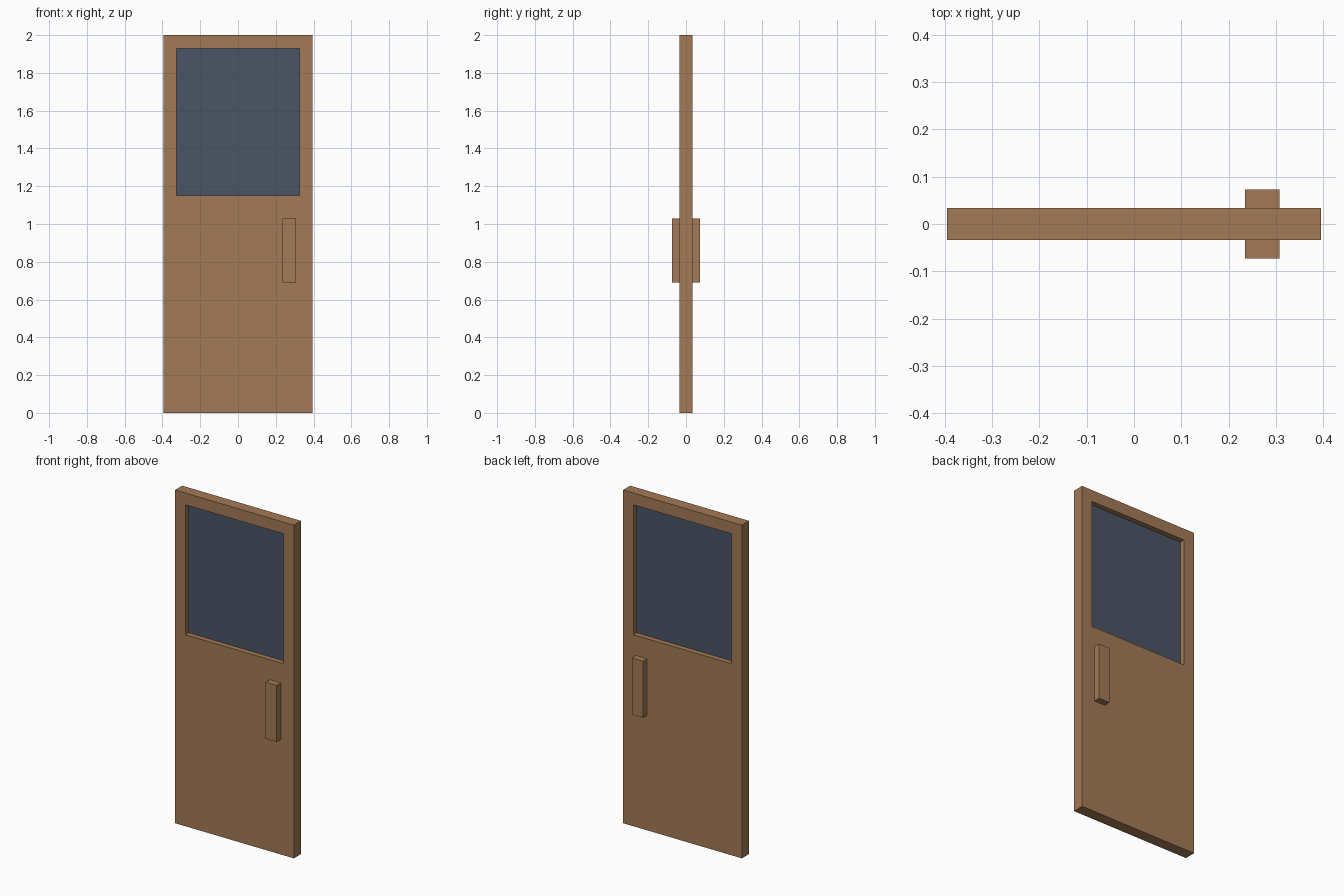
import bpy, bmesh

if "Cube" in bpy.data.objects:
    bpy.data.objects.remove(bpy.data.objects["Cube"])


def material(name, rgb):
    m = bpy.data.materials.new(name)
    m.diffuse_color = (*rgb, 1)
    m.use_nodes = True
    m.node_tree.nodes["Principled BSDF"].inputs["Base Color"].default_value = m.diffuse_color
    return m


wood = material("brown_wood", (0.371, 0.195, 0.093))
glass = material("dark_blue_glass", (0.069, 0.089, 0.133))


def finish(name, bm, mat):
    bmesh.ops.recalc_face_normals(bm, faces=bm.faces[:])
    me = bpy.data.meshes.new(name)
    bm.to_mesh(me)
    bm.free()
    me.materials.append(mat)
    ob = bpy.data.objects.new(name, me)
    bpy.context.collection.objects.link(ob)
    return ob


def box(name, lo, hi, mat):
    bm = bmesh.new()
    bmesh.ops.create_cube(bm, size=1)
    for v in bm.verts:
        v.co = [(a + b) / 2 + c * (b - a) for a, b, c in zip(lo, hi, v.co)]
    return finish(name, bm, mat)


HALF = 0.034                                # half the slab thickness
WX, WZ0, WZ1 = 0.325, 1.15, 1.93            # window opening

# Door slab: outer and inner outlines on both faces, joined into a framed panel
bm = bmesh.new()


def ring(x, z0, z1, y):
    return [bm.verts.new((px, y, pz)) for px, pz in ((-x, z0), (x, z0), (x, z1), (-x, z1))]


outer_f, outer_b = (ring(0.395, 0, 2, y) for y in (-HALF, HALF))
inner_f, inner_b = (ring(WX, WZ0, WZ1, y) for y in (-HALF, HALF))
for a, b in ((outer_f, inner_f), (inner_f, inner_b), (inner_b, outer_b), (outer_b, outer_f)):
    for i in range(4):
        j = (i + 1) % 4
        bm.faces.new((a[i], a[j], b[j], b[i]))
finish("door_slab", bm, wood)

# Window pane recessed in the middle of the slab
box("window_pane", (-WX, -0.003, WZ0), (WX, 0.003, WZ1), glass)

# Block handles on the front and back
for name, y0, y1 in (("front_handle", -0.073, -HALF), ("back_handle", HALF, 0.073)):
    box(name, (0.235, y0, 0.69), (0.308, y1, 1.03), wood)
